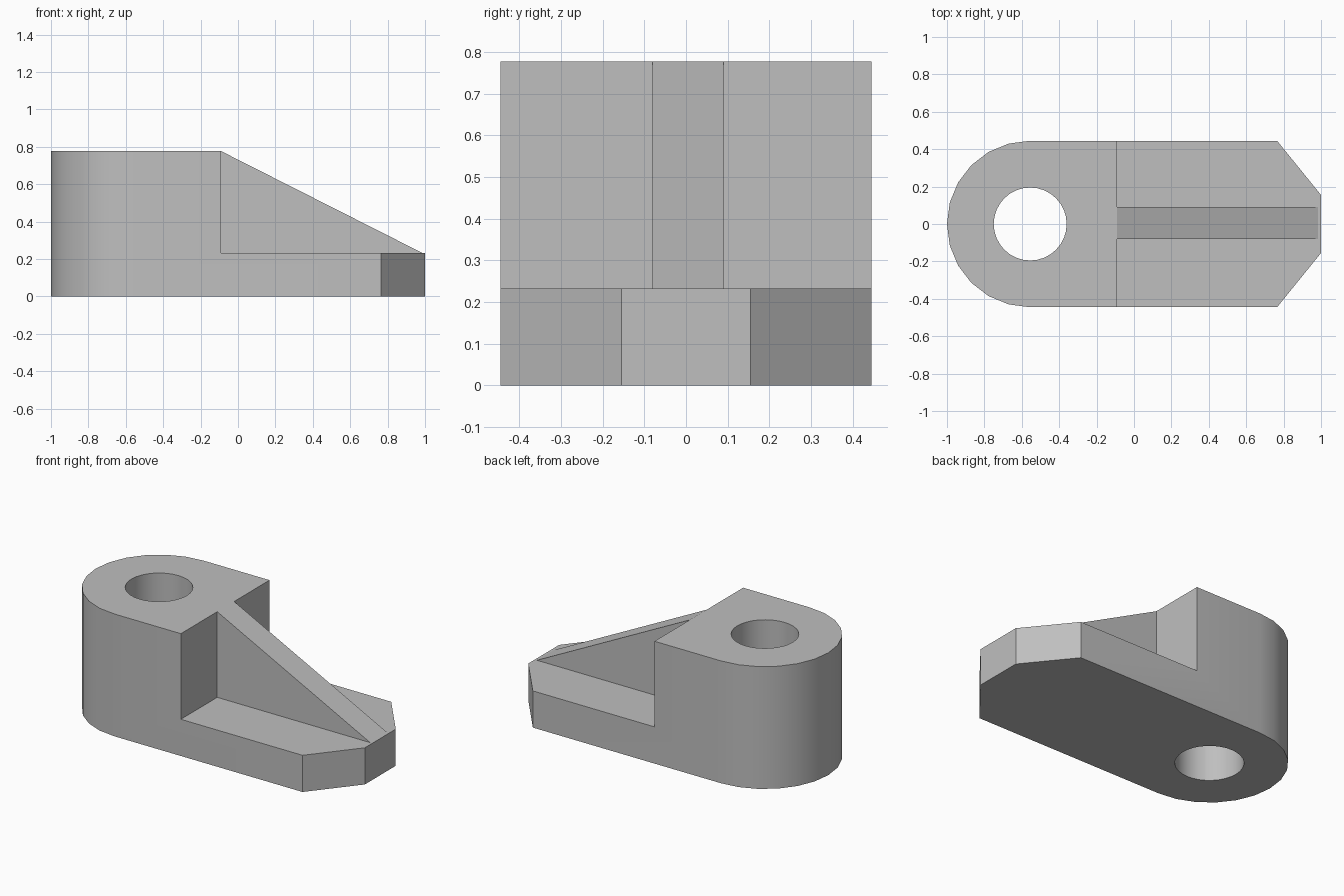
import bpy, bmesh
from math import cos, sin, pi, radians
from mathutils import Vector

if "Cube" in bpy.data.objects:
    bpy.data.objects.remove(bpy.data.objects["Cube"], do_unlink=True)

HALF_W, HUB_X, STEP_X = 0.445, -0.555, -0.09
TOP, PLATE_TOP = 0.777, 0.233

grey = bpy.data.materials.new("plain grey")
grey.use_nodes = True
grey.diffuse_color = (0.52, 0.52, 0.52, 1)
grey.node_tree.nodes["Principled BSDF"].inputs["Base Color"].default_value = grey.diffuse_color


def prism(name, points, extrude):
    """Extrude a closed outline of 3D points along a vector."""
    bm = bmesh.new()
    face = bm.faces.new([bm.verts.new(p) for p in points])
    result = bmesh.ops.extrude_face_region(bm, geom=[face], use_keep_orig=True)
    moved = [v for v in result["geom"] if isinstance(v, bmesh.types.BMVert)]
    bmesh.ops.translate(bm, verts=moved, vec=Vector(extrude))
    bmesh.ops.recalc_face_normals(bm, faces=bm.faces)
    mesh = bpy.data.meshes.new(name)
    bm.to_mesh(mesh)
    bm.free()
    mesh.materials.append(grey)
    obj = bpy.data.objects.new(name, mesh)
    bpy.context.collection.objects.link(obj)
    return obj


def arc(radius, start, end, steps):
    angles = [start + (end - start) * i / steps for i in range(steps + 1)]
    return [(HUB_X + radius * cos(a), radius * sin(a)) for a in angles]


# Whole bracket outline: rounded hub end, chamfered toe
outline = arc(HALF_W, pi / 2, 3 * pi / 2, 12)
outline += [(0.765, -HALF_W), (1, -0.155), (1, 0.155), (0.765, HALF_W)]
bracket = prism("bracket", [(x, y, 0) for x, y in outline], (0, 0, TOP))

# Pockets either side of the rib
cutters = []
for name, y0, y1 in (("left_pocket", 0.09, 0.6), ("right_pocket", -0.6, -0.08)):
    box = [(STEP_X, y0, PLATE_TOP), (1.2, y0, PLATE_TOP),
           (1.2, y1, PLATE_TOP), (STEP_X, y1, PLATE_TOP)]
    cutters.append(prism(name, box, (0, 0, 1)))

# Sloping top of the rib
slope = [(STEP_X, TOP), (0.985, PLATE_TOP), (1.2, PLATE_TOP), (1.2, 1), (STEP_X, 1)]
cutters.append(prism("rib_slope", [(x, -0.6, z) for x, z in slope], (0, 1.2, 0)))

# Through hole in the hub
hole = arc(0.195, 0, 2 * pi, 32)[:-1]
cutters.append(prism("hub_hole", [(x, y, -0.2) for x, y in hole], (0, 0, 1.4)))

bpy.ops.object.select_all(action="DESELECT")
bpy.context.view_layer.objects.active = bracket
bracket.select_set(True)
for cutter in cutters:
    cutter.hide_render = True
    mod = bracket.modifiers.new(cutter.name, "BOOLEAN")
    mod.operation, mod.solver, mod.object = "DIFFERENCE", "EXACT", cutter
    bpy.ops.object.modifier_apply(modifier=mod.name)
    bpy.data.objects.remove(cutter, do_unlink=True)

bpy.ops.object.shade_smooth_by_angle(angle=radians(25))
